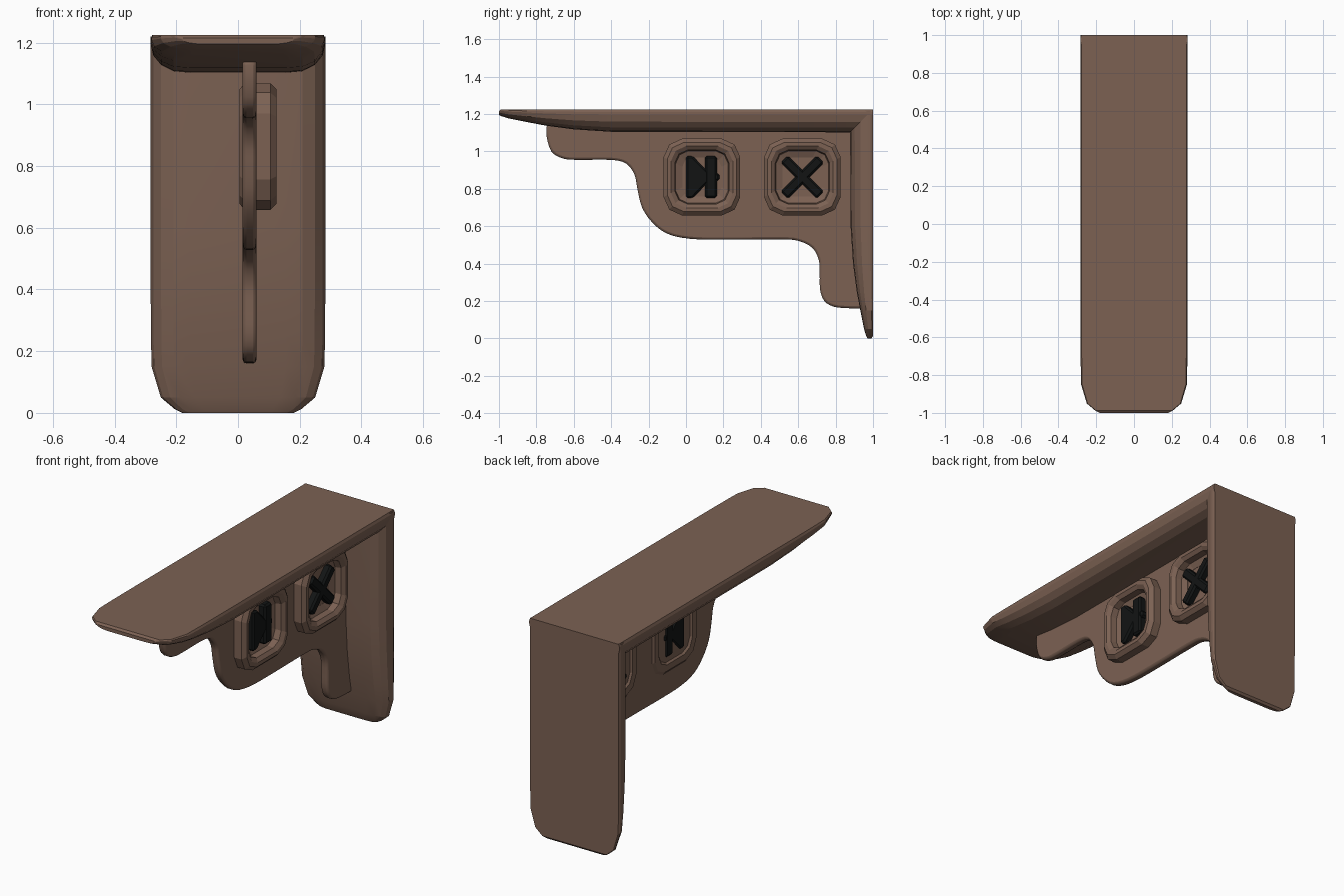
import bpy, bmesh, math
from mathutils import Vector

cube = bpy.data.objects.get("Cube")
if cube:
    bpy.data.objects.remove(cube, do_unlink=True)


def material(name, color):
    m = bpy.data.materials.new(name)
    m.use_nodes = True
    m.diffuse_color = (*color, 1)
    m.node_tree.nodes["Principled BSDF"].inputs["Base Color"].default_value = (*color, 1)
    return m


BROWN = material("warm brown", (0.2, 0.12, 0.086))
BLACK = material("soft black", (0.006, 0.007, 0.007))


def finish(bm, name, mat, bevel=0, segments=1, smooth=None):
    bmesh.ops.recalc_face_normals(bm, faces=bm.faces)
    mesh = bpy.data.meshes.new(name)
    bm.to_mesh(mesh)
    bm.free()
    mesh.materials.append(mat)
    ob = bpy.data.objects.new(name, mesh)
    bpy.context.collection.objects.link(ob)
    if bevel:
        mod = ob.modifiers.new("Bevel", 'BEVEL')
        mod.width, mod.segments = bevel, segments
        mod.limit_method, mod.angle_limit = 'ANGLE', math.radians(40)
    if smooth:
        bpy.ops.object.select_all(action='DESELECT')
        ob.select_set(True)
        bpy.context.view_layer.objects.active = ob
        bpy.ops.object.shade_smooth_by_angle(angle=math.radians(smooth))
    return ob


def loft(bm, rings, closed=False):
    """Skin a row of equal vertex loops; cap the ends unless closed."""
    loops = [[bm.verts.new(p) for p in ring] for ring in rings]
    n = len(loops[0])
    pairs = list(zip(loops, loops[1:])) + ([(loops[-1], loops[0])] if closed else [])
    for a, b in pairs:
        for i in range(n):
            j = (i + 1) % n
            bm.faces.new((a[i], a[j], b[j], b[i]))
    if not closed:
        bm.faces.new(loops[0])
        bm.faces.new(loops[-1])


def slab(bm, outline, x0, x1):
    """Extrude a (y, z) outline along x."""
    loft(bm, [[(x, y, z) for y, z in outline] for x in (x0, x1)])


# Shelf and wall plate share one rounded section that tapers to the tip
SECTION = [(0.98, 0), (1, 0.12), (1, 0.25), (0.97, 0.55), (0.88, 0.8), (0.74, 0.96), (0.55, 1)]
SECTION += [(-u, d) for u, d in reversed(SECTION)]
# distance from tip, half width, outer inset, thickness
STATIONS = [(0, 0.18, 0.01, 0.03), (0.012, 0.205, 0, 0.036), (0.05, 0.25, 0, 0.048),
            (0.15, 0.28, 0, 0.068), (0.25, 0.282, 0, 0.087), (0.4, 0.283, 0, 0.107),
            (0.6, 0.283, 0, 0.12)]


def plate(name, length, place):
    rows = STATIONS + [(length, 0.283, 0, 0.123)]
    bm = bmesh.new()
    loft(bm, [[place(u * w, s, inset + d * (t - inset)) for u, d in SECTION]
              for s, w, inset, t in rows])
    return finish(bm, name, BROWN, smooth=12)


plate("shelf", 2.0, lambda x, s, d: (x, s - 1, 1.225 - d))
plate("wall_plate", 1.22, lambda x, s, d: (x, 1 - d, s))


# Stepped web under the shelf, with a smooth curve through a few points
PATH = [(-0.745, 1.14), (-0.745, 1.08), (-0.72, 1.0), (-0.66, 0.963), (-0.58, 0.955),
        (-0.4, 0.955), (-0.32, 0.935), (-0.275, 0.875), (-0.26, 0.8), (-0.235, 0.7),
        (-0.18, 0.62), (-0.1, 0.56), (0.02, 0.533), (0.2, 0.528), (0.5, 0.53),
        (0.6, 0.522), (0.675, 0.485), (0.71, 0.42), (0.715, 0.35), (0.717, 0.26),
        (0.74, 0.2), (0.79, 0.17), (0.86, 0.162), (0.945, 0.16)]


def spline(points, steps):
    p = [Vector(q) for q in points]
    p = [p[0]] + p + [p[-1]]
    out = []
    for a, b, c, d in zip(p, p[1:], p[2:], p[3:]):
        for k in range(steps):
            t = k / steps
            out.append(b + (c - a) * t / 2 + (2 * a - 5 * b + 4 * c - d) * t * t / 2
                       + (3 * b - a - 3 * c + d) * t ** 3 / 2)
    return out + [p[-1]]


bm = bmesh.new()
slab(bm, [tuple(q) for q in spline(PATH, 3)] + [(0.945, 1.15), (-0.73, 1.15)], 0.015, 0.06)
finish(bm, "bracket_web", BROWN, bevel=0.012, segments=2, smooth=35)


# Raised rounded-square frames around each symbol
def rounded_square(r, cy, cz):
    corner = [(1, 0.52), (0.85, 0.85), (0.52, 1)]
    pts = []
    for k in range(4):
        c, s = round(math.cos(k * math.pi / 2)), round(math.sin(k * math.pi / 2))
        pts += [(cy + r * (a * c - b * s), cz + r * (a * s + b * c)) for a, b in corner]
    return pts


FRAME = [(0.005, 0.15), (0.005, 0.185), (0.02, 0.205), (0.105, 0.205), (0.125, 0.185),
         (0.125, 0.165), (0.11, 0.145), (0.075, 0.14), (0.061, 0.105), (0.03, 0.105),
         (0.016, 0.14)]
CZ, SKIP_Y, CROSS_Y = 0.863, 0.085, 0.622


def frame(name, cy):
    bm = bmesh.new()
    loft(bm, [[(x, y, z) for y, z in rounded_square(r, cy, CZ)] for x, r in FRAME], closed=True)
    finish(bm, name, BROWN)


frame("front_frame", SKIP_Y)
frame("rear_frame", CROSS_Y)


# Cross symbol from two diagonal bars
def bar(cy, cz, half_len, half_wid, angle):
    c, s = math.cos(angle), math.sin(angle)
    return [(cy + a * half_len * c - b * half_wid * s, cz + a * half_len * s + b * half_wid * c)
            for a, b in ((1, 1), (-1, 1), (-1, -1), (1, -1))]


bm = bmesh.new()
for side in (1, -1):
    slab(bm, bar(CROSS_Y, CZ, 0.136, 0.027, side * math.pi / 4), 0.006, 0.1)
finish(bm, "cross_symbol", BLACK, bevel=0.01)

# Skip symbol: a blunt triangle, an upright bar and a small nub
bm = bmesh.new()
slab(bm, [(0.0, CZ - 0.113), (0.035, CZ - 0.113), (0.145, CZ), (0.035, CZ + 0.113),
          (0.0, CZ + 0.113)], 0.007, 0.098)
slab(bm, bar(0.133, CZ, 0.112, 0.032, math.pi / 2), 0.006, 0.1)
slab(bm, bar(0.16, CZ, 0.018, 0.02, 0), 0.008, 0.096)
finish(bm, "skip_symbol", BLACK, bevel=0.01)
